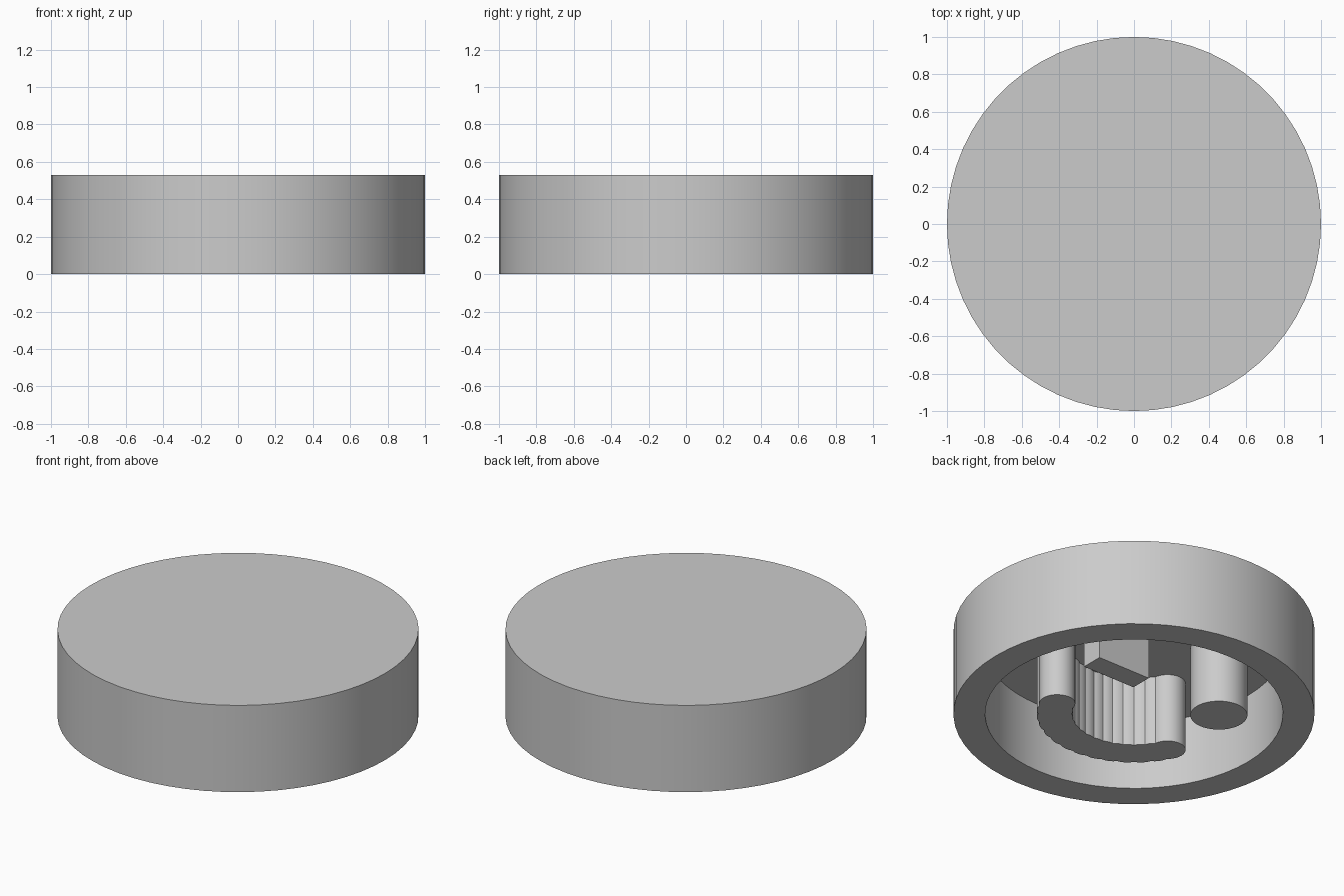
import bpy, bmesh
from math import radians, sin, cos, pi, sqrt

old = bpy.data.objects.get("Cube")
if old:
    bpy.data.objects.remove(old, do_unlink=True)

HEIGHT, CEILING = 0.53, 0.424      # total height, depth of the hollow

grey = bpy.data.materials.new("light_grey")
grey.use_nodes = True
grey.diffuse_color = (0.6, 0.6, 0.6, 1)
grey.node_tree.nodes["Principled BSDF"].inputs["Base Color"].default_value = (0.6, 0.6, 0.6, 1)


def finish(name, bm):
    bmesh.ops.recalc_face_normals(bm, faces=bm.faces)
    mesh = bpy.data.meshes.new(name)
    bm.to_mesh(mesh)
    bm.free()
    mesh.materials.append(grey)
    obj = bpy.data.objects.new(name, mesh)
    bpy.context.collection.objects.link(obj)
    bpy.ops.object.select_all(action='DESELECT')
    obj.select_set(True)
    bpy.context.view_layer.objects.active = obj
    bpy.ops.object.shade_smooth_by_angle(angle=radians(30))
    return obj


def circle(radius, count, cx=0, cy=0, start=0, sweep=2 * pi):
    return [(cx + radius * cos(start + sweep * i / count),
             cy + radius * sin(start + sweep * i / count)) for i in range(count)]


def prism(name, outline):
    """Stand an outline on the ground and raise it to the ceiling."""
    bm = bmesh.new()
    low = [bm.verts.new((x, y, 0)) for x, y in outline]
    high = [bm.verts.new((x, y, CEILING + 0.01)) for x, y in outline]
    bm.faces.new(low)
    bm.faces.new(high)
    for i in range(len(low)):
        j = (i + 1) % len(low)
        bm.faces.new((low[i], low[j], high[j], high[i]))
    return finish(name, bm)


# Round cap, hollow from below
bm = bmesh.new()
rings = [[bm.verts.new((x, y, z)) for x, y in circle(r, 60)]
         for r, z in ((1, HEIGHT), (1, 0), (0.825, 0), (0.825, CEILING))]
for a, b in zip(rings, rings[1:]):
    for i in range(60):
        j = (i + 1) % 60
        bm.faces.new((a[i], a[j], b[j], b[i]))
bm.faces.new(rings[0])
bm.faces.new(rings[-1])
finish("round_cap", bm)

# Round eye post and flat winking eye bar
prism("round_eye", circle(0.158, 48, -0.37, 0.29))
bx, by, hx, hy = 0.37, 0.29, 0.178, 0.066
prism("winking_eye", [(bx - hx, by - hy), (bx + hx, by - hy),
                      (bx + hx, by + hy), (bx - hx, by + hy)])

# Smile: scalloped arc, like overlapping round pegs every ten degrees
R, PEG, FIRST, LAST, STEP = 0.44, 0.1, -155, -25, 10


def edge(side):
    points = []
    for k in range(int((LAST - FIRST) / 2.5) + 1):
        angle = FIRST + 2.5 * k
        off = radians((angle - FIRST + STEP / 2) % STEP - STEP / 2)
        r = R * cos(off) + side * sqrt(PEG ** 2 - (R * sin(off)) ** 2)
        points.append((r * cos(radians(angle)), r * sin(radians(angle))))
    return points


def end_cap(angle, start):
    a = radians(angle)
    return circle(PEG, 14, R * cos(a), R * sin(a), a + start, pi)[1:]


prism("smile", edge(1) + end_cap(LAST, 0) + edge(-1)[::-1] + end_cap(FIRST, pi))
